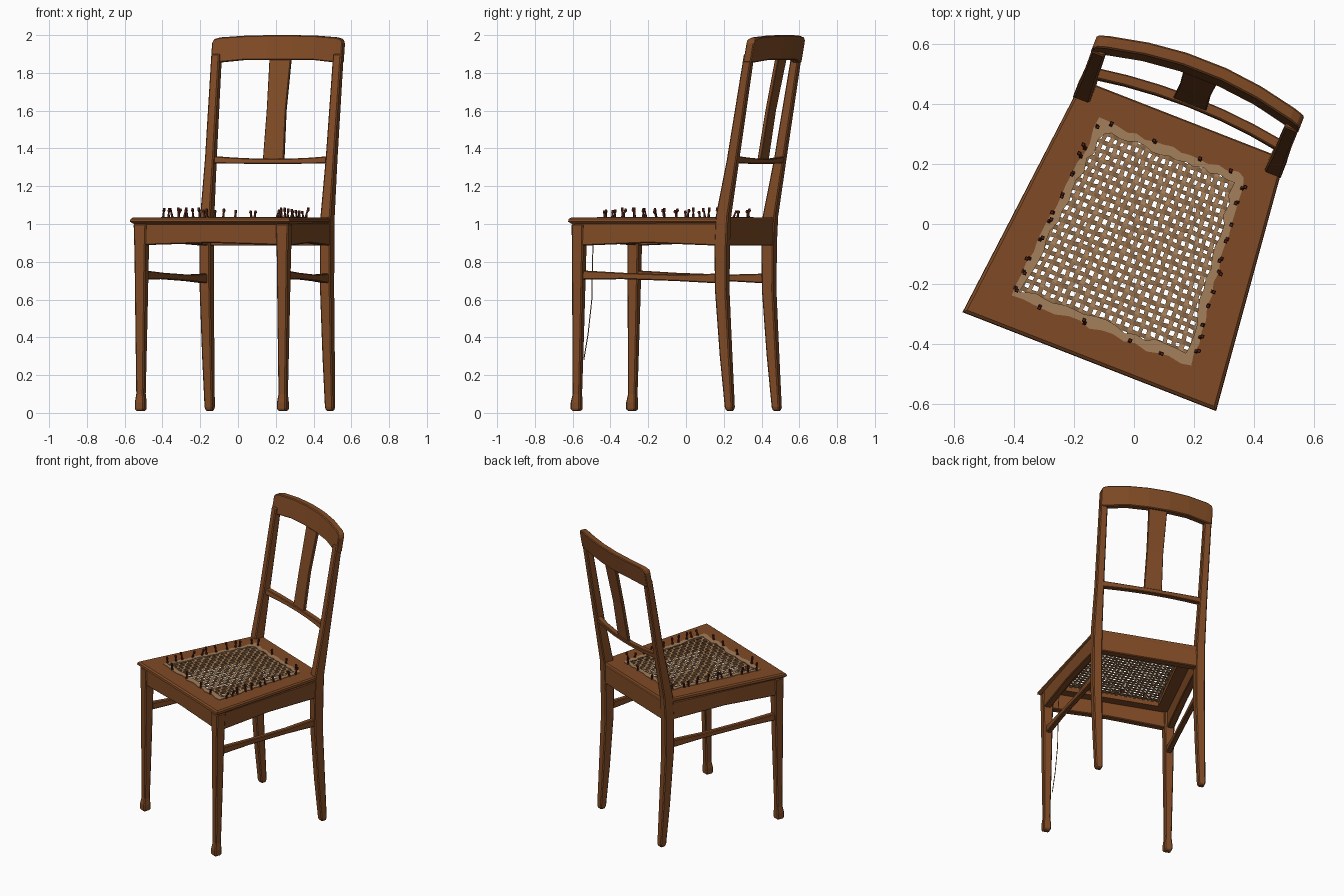
import bpy, bmesh, math, random
from mathutils import Matrix, Vector

random.seed(4)
# The whole chair stands turned about z
PLACE = Matrix.Translation((0.026, -0.010, 0)) @ Matrix.Rotation(math.radians(-21.3), 4, 'Z')


def material(name, rgb):
    m = bpy.data.materials.new(name)
    m.diffuse_color = (*rgb, 1)
    return m


WOOD = material("brown wood", (0.216, 0.070, 0.019))
CANE = material("pale cane", (0.37, 0.21, 0.10))
CANE_DARK = material("aged cane", (0.27, 0.145, 0.066))
PEG = material("dark red peg", (0.085, 0.016, 0.008))


def make(name, parts, mat, bevel=0.0):
    """parts: list of (rings, closed); each ring is a loop of points"""
    bm = bmesh.new()
    for rings, closed in parts:
        vs = [[bm.verts.new(p) for p in r] for r in rings]
        n = len(vs[0])
        for i in range(len(vs) if closed else len(vs) - 1):
            a, b = vs[i], vs[(i + 1) % len(vs)]
            for j in range(n):
                k = (j + 1) % n
                bm.faces.new((a[j], a[k], b[k], b[j]))
        if not closed:
            bm.faces.new(vs[0][::-1])
            bm.faces.new(vs[-1])
    bmesh.ops.recalc_face_normals(bm, faces=bm.faces)
    me = bpy.data.meshes.new(name)
    bm.to_mesh(me)
    bm.free()
    me.materials.append(mat)
    ob = bpy.data.objects.new(name, me)
    bpy.context.collection.objects.link(ob)
    ob.matrix_world = PLACE
    if bevel:
        b = ob.modifiers.new("soft edges", 'BEVEL')
        b.width, b.segments, b.limit_method = bevel, 1, 'ANGLE'
    return ob


def post(secs):
    """upright: sections (x, y, z, width, depth)"""
    return ([[(x - w/2, y - d/2, z), (x + w/2, y - d/2, z), (x + w/2, y + d/2, z), (x - w/2, y + d/2, z)]
             for x, y, z, w, d in secs], False)


def rail(pts, lean=0.0):
    """level bar: points (x, y, z_bottom, z_top, thickness)"""
    d = Vector((pts[-1][0] - pts[0][0], pts[-1][1] - pts[0][1])).normalized()
    nx, ny = -d.y, d.x
    rings = []
    for x, y, zb, zt, t in pts:
        o, l = t / 2, lean * (zt - zb) / 2
        rings.append([(x - nx*o, y - ny*o - l, zb), (x + nx*o, y + ny*o - l, zb),
                      (x + nx*o, y + ny*o + l, zt), (x - nx*o, y - ny*o + l, zt)])
    return (rings, False)


# Legs and side rails, mirrored left and right
for s, side in ((-1, "left"), (1, "right")):
    make("front_leg_" + side, [post([
        (s*0.404, -0.453, 0.01, 0.042, 0.042), (s*0.404, -0.453, 0.022, 0.052, 0.052),
        (s*0.404, -0.453, 0.055, 0.052, 0.052), (s*0.404, -0.449, 0.10, 0.042, 0.042),
        (s*0.404, -0.444, 0.45, 0.052, 0.052), (s*0.404, -0.439, 0.84, 0.062, 0.062),
        (s*0.404, -0.437, 1.00, 0.072, 0.066)])], WOOD, 0.006)
    make("back_leg_and_post_" + side, [post([
        (s*0.342, 0.394, 0.01, 0.034, 0.034), (s*0.342, 0.393, 0.03, 0.046, 0.044),
        (s*0.342, 0.372, 0.30, 0.053, 0.056), (s*0.342, 0.350, 0.65, 0.060, 0.064),
        (s*0.342, 0.350, 0.90, 0.060, 0.070), (s*0.342, 0.357, 1.04, 0.058, 0.070),
        (s*0.343, 0.412, 1.34, 0.050, 0.056), (s*0.346, 0.505, 1.90, 0.047, 0.046)])], WOOD, 0.006)
    make("side_apron_" + side, [rail([
        (s*0.412, -0.43, 0.885, 1.005, 0.045), (s*0.380, -0.05, 0.90, 1.005, 0.045),
        (s*0.345, 0.34, 0.885, 1.005, 0.045)])], WOOD, 0.005)
    make("side_stretcher_" + side, [rail([
        (s*0.402, -0.44, 0.705, 0.755, 0.034), (s*0.385, -0.20, 0.708, 0.742, 0.032),
        (s*0.36, 0.10, 0.698, 0.732, 0.032), (s*0.344, 0.345, 0.685, 0.738, 0.034)])], WOOD, 0.005)

# Front and back aprons
make("front_apron", [rail([(-0.40, -0.44, 0.888, 1.005, 0.045), (0, -0.44, 0.90, 1.005, 0.045),
                           (0.40, -0.44, 0.888, 1.005, 0.045)])], WOOD, 0.005)
make("back_apron", [rail([(-0.34, 0.358, 0.885, 1.03, 0.05), (0.34, 0.358, 0.885, 1.03, 0.05)])], WOOD, 0.005)


# Seat frame: a ring of trapezoid loops around the cane opening
def trapezoid(fw, bw, fy, by, z):
    return [(-fw, fy, z), (fw, fy, z), (bw, by, z), (-bw, by, z)]


make("seat_frame", [([
    trapezoid(0.436, 0.350, -0.464, 0.380, 0.998), trapezoid(0.454, 0.362, -0.482, 0.385, 1.012),
    trapezoid(0.452, 0.361, -0.480, 0.385, 1.026), trapezoid(0.442, 0.354, -0.470, 0.381, 1.034),
    trapezoid(0.312, 0.250, -0.358, 0.268, 1.034), trapezoid(0.312, 0.250, -0.358, 0.268, 0.998)], True)], WOOD)

# Top rail: curved back, rounded upper corners
top = []
for x, zt in ((-0.371, 1.955), (-0.362, 1.978), (-0.33, 1.988), (-0.2, 1.997), (-0.07, 2.0),
              (0.07, 2.0), (0.2, 1.997), (0.33, 1.988), (0.362, 1.978), (0.371, 1.955)):
    bow = 0.055 * (1 - (x / 0.371) ** 2)
    top.append((x, 0.510 + bow, 1.868 if abs(x) < 0.3 else 1.855, zt, 0.044))
make("top_rail", [rail(top, 0.18)], WOOD, 0.005)

# Lower back rail and centre splat
low = []
for i in range(7):
    x = -0.34 + 0.68 * i / 6
    e = (x / 0.34) ** 2
    low.append((x, 0.418 + 0.03 * (1 - e), 1.318 + 0.004 * e, 1.345 + 0.015 * e, 0.036))
make("lower_back_rail", [rail(low, 0.18)], WOOD, 0.004)
make("back_splat", [post([(0, 0.447, 1.33, 0.118, 0.020), (0, 0.492, 1.60, 0.108, 0.020),
                          (0, 0.553, 1.89, 0.122, 0.020)])], WOOD, 0.003)


# Woven cane panel
FY, BY = -0.365, 0.275


def half(y):
    return 0.318 + (0.256 - 0.318) * (y - FY) / (BY - FY)


def ribbon(pts, w, along_y):
    rings = []
    for x, y, z in pts:
        o = w / 2 * random.uniform(0.8, 1.2)
        dx, dy = (o, 0) if along_y else (0, o)
        rings.append([(x - dx, y - dy, z - 0.0015), (x + dx, y + dy, z - 0.0015),
                      (x + dx, y + dy, z + 0.0015), (x - dx, y - dy, z + 0.0015)])
    return (rings, False)


N, R, Z = 21, 23, 1.0285
lengthwise, crosswise = [], []
for i in range(N):
    u = -1 + 2 * (i + 0.5) / N
    lengthwise.append(ribbon([
        (u * half(y) + random.uniform(-0.003, 0.003), y, Z + 0.003 * (-1) ** (i + j))
        for j in range(R) for y in [FY + (BY - FY) * j / (R - 1)]], 0.0145, True))
for j in range(R):
    y = FY + (BY - FY) * j / (R - 1)
    crosswise.append(ribbon([
        (u * half(y), y + random.uniform(-0.003, 0.003), Z - 0.003 * (-1) ** (i + j))
        for i in range(N) for u in [-1 + 2 * (i + 0.5) / N]], 0.0145, False))
make("cane_lengthwise", lengthwise, CANE)
make("cane_crosswise", crosswise, CANE_DARK)

# Frayed border band around the panel
corners = [(-0.316, FY), (0.316, FY), (0.254, BY), (-0.254, BY)]
band = []
for c in range(4):
    (ax, ay), (bx, by) = corners[c], corners[(c + 1) % 4]
    for k in range(16):
        t = k / 16
        x, y = ax + (bx - ax) * t, ay + (by - ay) * t
        a = 1 + random.uniform(0.0, 0.05)
        b = 1 - random.uniform(0.04, 0.11)
        band.append([(x*a, (y + 0.045)*a - 0.045, 1.0345), (x*a, (y + 0.045)*a - 0.045, 1.038),
                     (x*b, (y + 0.045)*b - 0.045, 1.038), (x*b, (y + 0.045)*b - 0.045, 1.0345)])
make("cane_border", [(band, True)], CANE)

# Pegs sticking up around the border
pegs = []
spots = [(s * (half(y) + 0.004), y) for s in (-1, 1) for y in
         [FY + (BY - FY) * (k + random.uniform(0.2, 0.8)) / 11 for k in range(11)]]
spots += [(x, y) for y in (FY - 0.004, BY + 0.004) for x in (-0.22, -0.06, 0.1, 0.21)]
for x, y in spots:
    h = random.uniform(0.035, 0.055)
    tx, ty = random.uniform(-0.012, 0.012), random.uniform(-0.012, 0.012)
    pegs.append(post([(x, y, 1.03, 0.012, 0.012), (x + tx * 0.5, y + ty * 0.5, 1.03 + h * 0.6, 0.007, 0.007),
                      (x + tx, y + ty, 1.03 + h * 0.8, 0.012, 0.012), (x + tx, y + ty, 1.034 + h, 0.009, 0.009)]))
make("border_pegs", pegs, PEG)

# Loose strand hanging under the seat by the right front leg
make("loose_strand", [post([
    (0.345, -0.365, 1.02, 0.004, 0.004), (0.347, -0.383, 0.88, 0.004, 0.004), (0.350, -0.388, 0.60, 0.004, 0.004),
    (0.360, -0.405, 0.42, 0.004, 0.004), (0.373, -0.425, 0.28, 0.004, 0.004)])], CANE_DARK)
